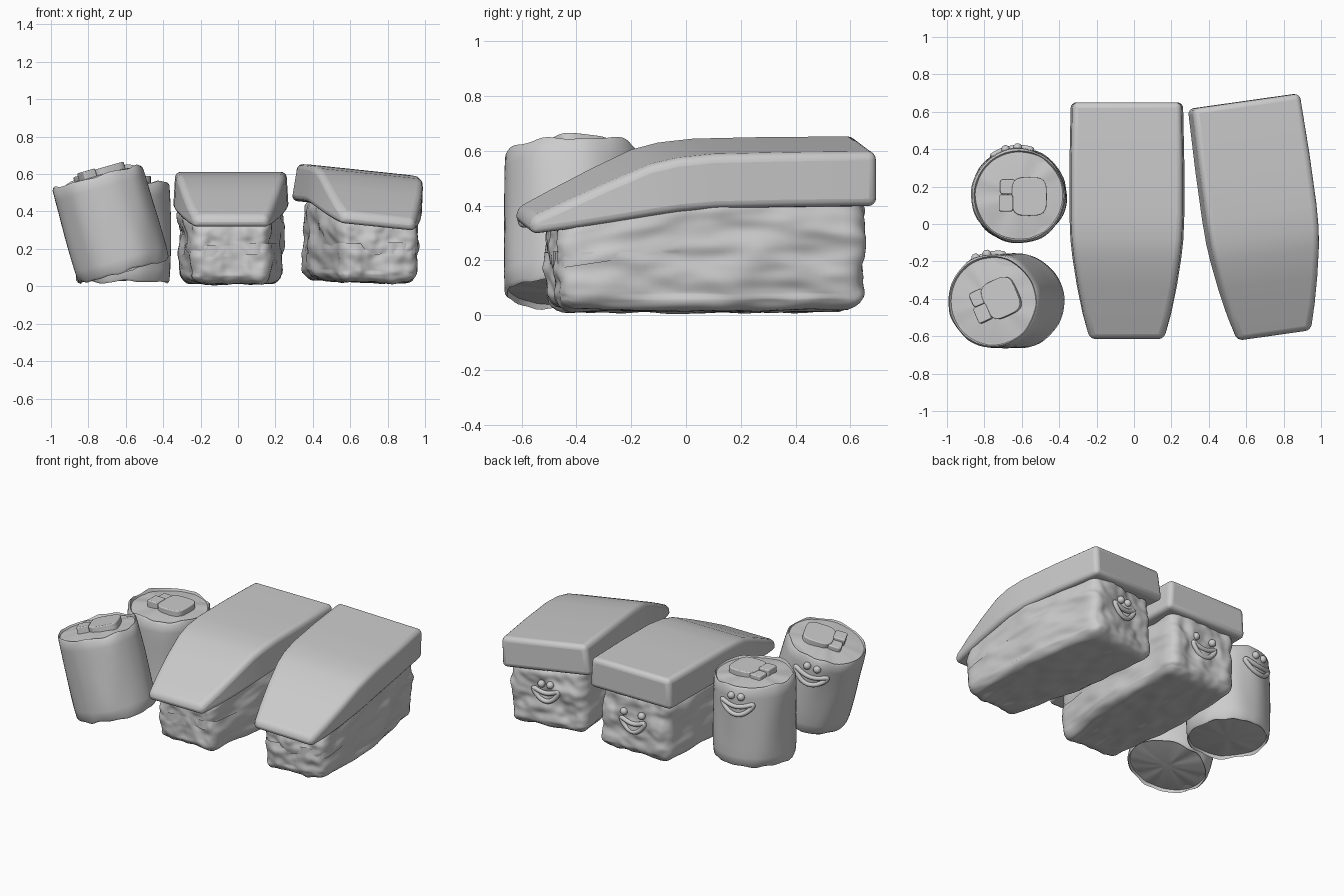
import bpy, bmesh, math
from mathutils import Vector, Matrix, noise

if "Cube" in bpy.data.objects:
    bpy.data.objects.remove(bpy.data.objects["Cube"])


def finish(name, bm, M, bevel=0.0, angle=40):
    bmesh.ops.recalc_face_normals(bm, faces=bm.faces)
    me = bpy.data.meshes.new(name)
    bm.to_mesh(me)
    bm.free()
    ob = bpy.data.objects.new(name, me)
    bpy.context.collection.objects.link(ob)
    ob.matrix_world = M
    if bevel:
        b = ob.modifiers.new("Bevel", "BEVEL")
        b.width, b.segments, b.limit_method = bevel, 4, "ANGLE"
        b.angle_limit = math.radians(35)
    bpy.ops.object.select_all(action="DESELECT")
    ob.select_set(True)
    bpy.context.view_layer.objects.active = ob
    bpy.ops.object.shade_smooth_by_angle(angle=math.radians(angle))
    return ob


def loft(bm, rings, caps=True):
    vs = [[bm.verts.new(p) for p in r] for r in rings]
    n = len(vs[0])
    for a, b in zip(vs, vs[1:]):
        for i in range(n):
            bm.faces.new((a[i], a[(i + 1) % n], b[(i + 1) % n], b[i]))
    if caps:
        bm.faces.new(vs[0])
        bm.faces.new(vs[-1])


def lerp_table(t, table):
    for (a, va), (b, vb) in zip(table, table[1:]):
        if t <= b:
            k = max(0, (t - a) / (b - a))
            k = k * k * (3 - 2 * k)
            return va + (vb - va) * k
    return table[-1][1]


# Fish slice: box sections swept along y, drooping to the front
def fish_slice(name, M):
    bm = bmesh.new()
    # y, half width, bottom z, top z
    stations = [(-0.635, 0.205, 0.315, 0.375), (-0.5, 0.24, 0.335, 0.44),
                (-0.35, 0.27, 0.36, 0.51), (-0.2, 0.293, 0.385, 0.575),
                (-0.1, 0.304, 0.40, 0.598), (0.03, 0.309, 0.41, 0.61),
                (0.3, 0.309, 0.412, 0.612), (0.63, 0.302, 0.41, 0.61)]
    rings = []
    for y, w, zb, zt in stations:
        rings.append([(-w, y, zb), (w, y, zb), (w - 0.012, y, zt), (-w + 0.012, y, zt)])
    loft(bm, rings)
    return finish(name, bm, M, 0.03)


# Rice block: rounded box, tapered to the front, with soft lumps
def rice_block(name, M, seed):
    bm = bmesh.new()
    bmesh.ops.create_cube(bm, size=2)
    bmesh.ops.subdivide_edges(bm, edges=bm.edges[:], cuts=39, use_grid_fill=True)
    h, r = Vector((0.27, 0.56, 0.215)), 0.07
    for v in bm.verts:
        p = Vector([v.co[i] * h[i] for i in range(3)])
        q = Vector([max(-h[i] + r, min(h[i] - r, p[i])) for i in range(3)])
        n = (p - q).normalized()
        p = q + n * r
        s = Vector((p.x * 8, p.y * 4, p.z * 10)) + Vector((seed, 0, 0))
        amp = 0.022 if p.z > -0.17 else 0.008
        p += n * amp * noise.noise(s) + n * 0.008 * noise.noise(s * 2.2)
        p.x *= lerp_table(p.y, [(-0.56, 0.79), (0.05, 1.02), (0.56, 0.96)])
        p.z *= 1 - 0.18 * max(0, -p.y - 0.1) if p.z > 0 else 1
        if p.z > 0 and p.y < -0.1:
            p.z -= 0.06 * (-p.y - 0.1) / 0.4
        v.co = p + Vector((0, 0.035, 0.228))
    return finish(name, bm, M, angle=60)


# Face: two bead eyes and a tube-lip smile laid on a surface y = depth(x)
def face(name, M, depth, z, w, eye_gap, eye_z):
    bm = bmesh.new()
    for s in (-1, 1):
        x = s * eye_gap / 2
        bmesh.ops.create_uvsphere(bm, u_segments=16, v_segments=10, radius=0.024,
                                  matrix=Matrix.Translation((x, depth(x) + 0.006, eye_z)))
    finish(name + "_eyes", bm, M)
    n, t = 36, 0.015
    path = []
    for i in range(n):
        a = math.tau * i / n
        x = w * math.cos(a)
        path.append(Vector((x, depth(x) + 0.006,
                            z + 0.027 * math.sin(a) + 0.045 * (x / w) ** 2 - 0.02)))
    bm = bmesh.new()
    rings = []
    for i in range(n + 1):
        p = path[i % n]
        d = (path[(i + 1) % n] - path[(i - 1) % n]).normalized()
        u = Vector((0, 1, 0))
        u = (u - d * u.dot(d)).normalized()
        v = d.cross(u)
        rings.append([p + (u * math.cos(b) + v * math.sin(b)) * t
                      for b in [math.tau * k / 10 for k in range(10)]])
    loft(bm, rings, False)
    bmesh.ops.remove_doubles(bm, verts=bm.verts, dist=1e-5)
    finish(name + "_mouth", bm, M)


# Seaweed roll: wavy-rimmed wrapper, lumpy rice ends and filling blocks
def roll(name, M, seed, face_angle, fill_angle):
    R, H, n = 0.25, 0.53, 64

    def ring(r, z, wave, wob=0.0):
        out = []
        for i in range(n):
            a = math.tau * i / n
            c = Vector((math.cos(a), math.sin(a), 0))
            k = noise.noise(c * 2.6 + Vector((seed, 0, z)))
            rr = r + wob * noise.noise(c * 2 + Vector((0, seed, z * 3)))
            out.append((c.x * rr, c.y * rr, z + wave * k))
        return out

    bm = bmesh.new()
    loft(bm, [ring(0.232, 0.03, 0.01), ring(0.24, 0.0, 0.022), ring(R, 0.012, 0.022, 0.006)]
         + [ring(R + 0.003, H * k / 8, 0, 0.009) for k in range(1, 8)]
         + [ring(R, H - 0.008, 0.026, 0.006), ring(0.24, H + 0.004, 0.026),
            ring(0.23, H - 0.015, 0.012)], False)
    finish(name + "_wrapper", bm, M, angle=50)

    bm = bmesh.new()
    for z, s in ((0.02, -1), (H - 0.01, 1)):
        loft(bm, [ring(0.24 * k / 6, z + s * 0.014 * (1 - (k / 6) ** 2), 0.012 * k / 6)
                  for k in range(6, 0, -1)])
        bm.faces.ensure_lookup_table()
    finish(name + "_rice", bm, M, angle=60)

    # x, y, half x, half y, height, corner exponent
    F = M @ Matrix.Rotation(fill_angle, 4, "Z")
    for i, (x, y, a, b, h, e) in enumerate([(0.055, -0.005, 0.094, 0.103, 0.035, 3.6),
                                            (-0.07, -0.04, 0.038, 0.045, 0.042, 9),
                                            (-0.06, 0.047, 0.042, 0.04, 0.028, 5)]):
        bm = bmesh.new()
        outline = []
        for k in range(32):
            t = math.tau * k / 32
            c, s = math.cos(t), math.sin(t)
            outline.append((x + a * math.copysign(abs(c) ** (2 / e), c),
                            y + b * math.copysign(abs(s) ** (2 / e), s)))
        loft(bm, [[(px, py, z) for px, py in outline] for z in (H - 0.03, H + h)])
        finish(f"{name}_filling_{i + 1}", bm, F, 0.006)

    face(name, M @ Matrix.Rotation(face_angle, 4, "Z"),
         lambda x: math.sqrt(R * R - x * x), 0.40, 0.105, 0.065, 0.475)


def place(x, y, z, turn=0, roll_y=0):
    return (Matrix.Translation((x, y, z)) @ Matrix.Rotation(math.radians(roll_y), 4, "Y")
            @ Matrix.Rotation(math.radians(turn), 4, "Z"))


# Centre and right rice pieces
A = place(-0.038, 0.02, 0)
fish_slice("centre_fish_slice", A)
rice_block("centre_rice", A, 3.1)
face("centre_piece", A, lambda x: 0.592, 0.225, 0.085, 0.13, 0.30)

B = place(0.677, 0.033, 0.01, 8, 1.5)
fish_slice("right_fish_slice", place(0.625, 0.033, 0.01, 8, 6))
rice_block("right_rice", B, 8.7)
face("right_piece", B, lambda x: 0.592, 0.25, 0.085, 0.06, 0.315)

# Upright and leaning seaweed rolls
roll("upright_roll", place(-0.615, 0.152, 0.025), 1.7, math.radians(9), 0)
roll("leaning_roll", place(-0.61, -0.413, 0.08, 0, -16), 5.2, math.radians(18), math.radians(24))
